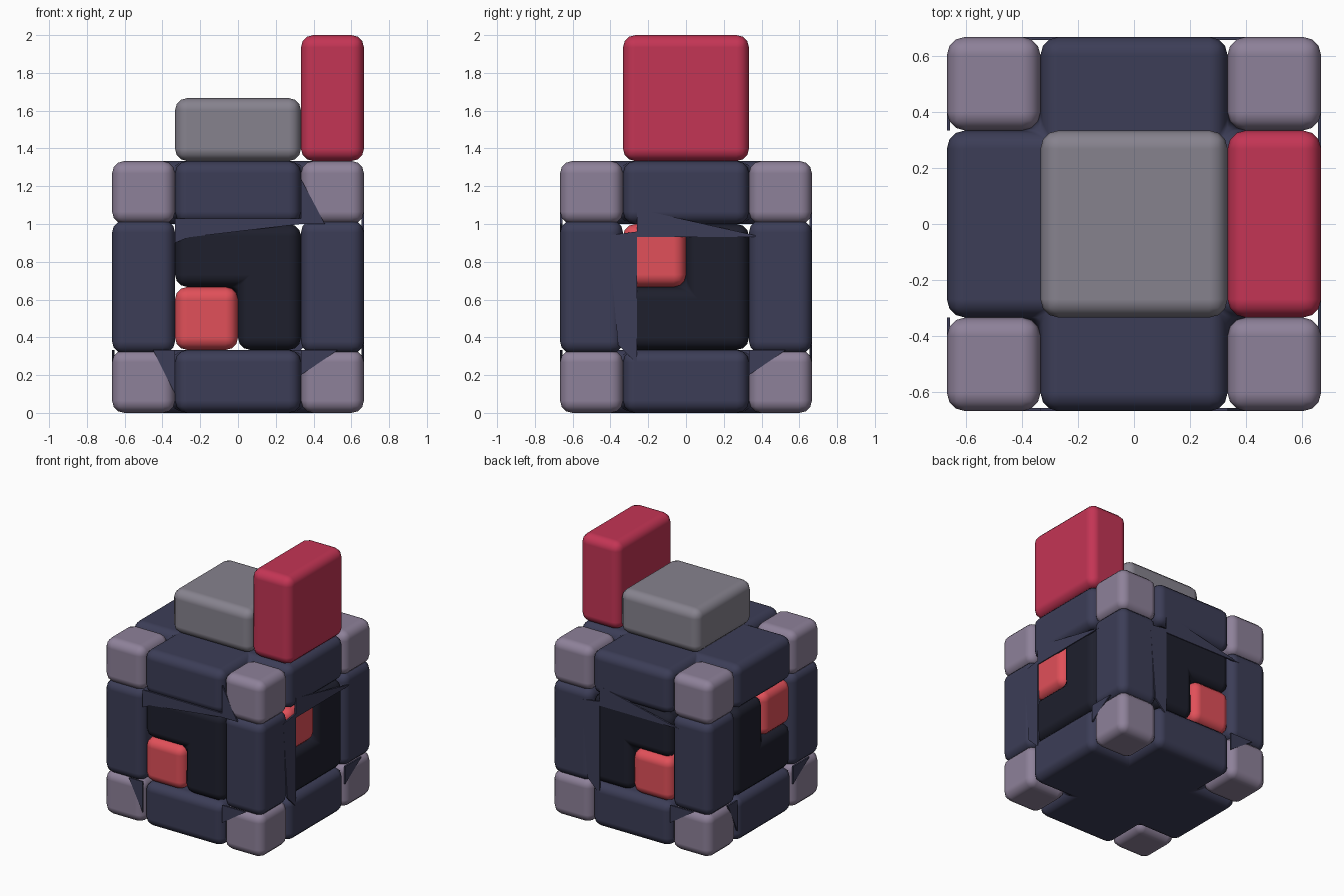
import bpy, bmesh
from math import pi
from mathutils import Matrix, Vector

if "Cube" in bpy.data.objects:
    bpy.data.objects.remove(bpy.data.objects["Cube"])

U = 1 / 3          # one block of the layout grid
W = 2 * U          # half width of the body


def material(name, rgb):
    m = bpy.data.materials.new(name)
    m.diffuse_color = (*rgb, 1)
    m.use_nodes = True
    m.node_tree.nodes["Principled BSDF"].inputs["Base Color"].default_value = m.diffuse_color
    return m


NAVY = material("navy", (0.045, 0.047, 0.095))
DARK = material("dark", (0.013, 0.014, 0.026))
MAUVE = material("mauve", (0.27, 0.22, 0.32))
GREY = material("warm_grey", (0.24, 0.225, 0.27))
CRIMSON = material("crimson", (0.55, 0.035, 0.09))
CORAL = material("coral", (0.75, 0.08, 0.1))


def prism(name, outline, z0, z1, mat, matrix=Matrix(), bevel=0.065):
    """Extrude an outline from z0 to z1 and round its edges."""
    bm = bmesh.new()
    face = bm.faces.new([bm.verts.new((x, y, z0)) for x, y in outline])
    top = bmesh.ops.extrude_face_region(bm, geom=[face])["geom"]
    bmesh.ops.translate(bm, vec=(0, 0, z1 - z0),
                        verts=[v for v in top if isinstance(v, bmesh.types.BMVert)])
    bm.transform(matrix)
    bmesh.ops.recalc_face_normals(bm, faces=bm.faces)
    me = bpy.data.meshes.new(name)
    bm.to_mesh(me)
    bm.free()
    me.materials.append(mat)
    ob = bpy.data.objects.new(name, me)
    bpy.context.collection.objects.link(ob)
    if bevel:
        me.shade_smooth()
        b = ob.modifiers.new("round", "BEVEL")
        b.width, b.segments, b.harden_normals = bevel, 3, True
    return ob


def rect(x0, x1, y0, y1):
    return [(x0, y0), (x1, y0), (x1, y1), (x0, y1)]


def side_matrix(k):
    """Outline axes become (viewer's right, up, outward) for side k."""
    return Matrix.Rotation(k * pi / 2, 4, 'Z') @ Matrix.Rotation(pi / 2, 4, 'X')


# Top and bottom plates of the body, notched at the corners
plus = [(-U, -W), (U, -W), (U, -U), (W, -U), (W, U), (U, U),
        (U, W), (-U, W), (-U, U), (-W, U), (-W, -U), (-U, -U)]
prism("bottom_plate", plus, 0, U, NAVY)
prism("top_plate", plus, 3 * U, 4 * U, NAVY)

# Upright posts and corner blocks
for sx in (-1, 1):
    for sy in (-1, 1):
        x, y = sx * U * 1.5, sy * U * 1.5
        sq = rect(x - U / 2, x + U / 2, y - U / 2, y + U / 2)
        prism("post", sq, U - 0.02, 3 * U + 0.02, NAVY)
        for z, name in ((0, "bottom_corner"), (3 * U, "top_corner")):
            prism(name, sq, z, z + U, MAUVE)

# Eyes: coral pupil in one quarter, dark L shape around it
ell = [(0, U), (U, U), (U, 3 * U), (-U, 3 * U), (-U, 2 * U), (0, 2 * U)]
for k, (flip, high) in enumerate([(1, 0), (1, 1), (-1, 0), (-1, 1)]):
    def place(pts):
        return [(flip * u, 4 * U - v if high else v) for u, v in pts]
    m = side_matrix(k)
    prism("eye_surround", place(ell), U, 0.66, DARK, m)
    prism("pupil", place(rect(-U, 0, U, 2 * U)), U, 0.66, CORAL, m)

# Thin folded flaps overlapping the window edges and corner blocks
low_right = [(U, 0.2), (0.53, U), (U, U)]
front_flaps = [[(-U, 1.03), (-U, 0.9), (-0.26, 0.93), (U, 1.0), (U, 1.03)],
               [(-0.45, U), (-U, 0.1), (-U, U)],
               low_right,
               [(U, 1.24), (U, 1.0), (0.46, 1.0)]]
side_flaps = [[(-0.26, 1.08), (-0.26, 0.93), (0.41, 0.93)],
              [(-0.41, 0.94), (-0.36, 0.36), (-0.26, 0.26), (-0.26, 0.96)],
              low_right]
left_flaps = [low_right, [(-0.45, U), (-U, 0.1), (-U, U)]]
for k, flaps in enumerate((front_flaps, side_flaps, side_flaps, left_flaps)):
    for pts in flaps:
        prism("flap", pts, 0.655, 0.667, NAVY, side_matrix(k), bevel=0)

# Slab and upright fin on top
prism("top_slab", rect(-U, U, -U, U), 4 * U, 5 * U, GREY)
prism("top_fin", rect(U, W, -U, U), 4 * U, 6 * U, CRIMSON)
